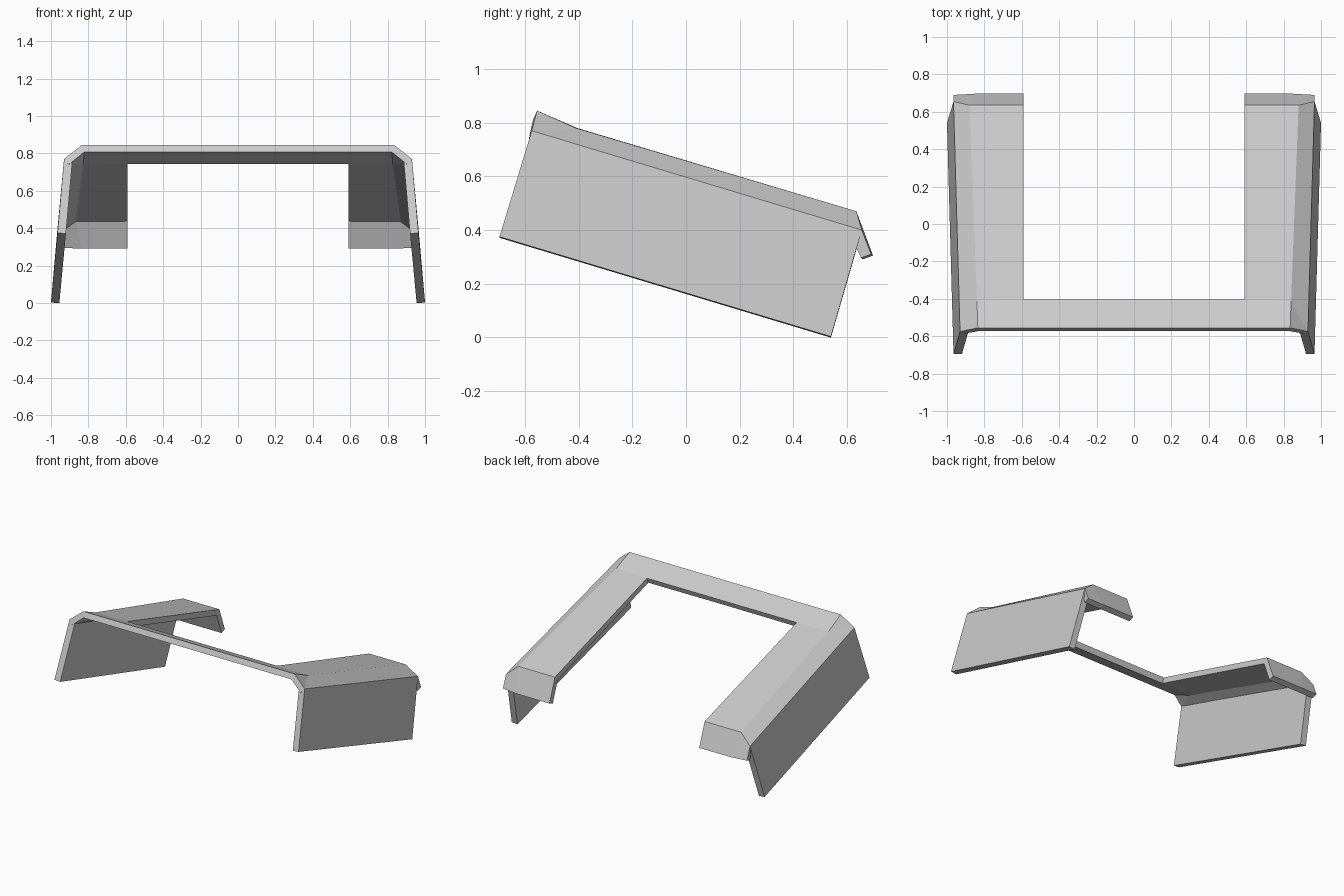
import bpy

if "Cube" in bpy.data.objects:
    bpy.data.objects.remove(bpy.data.objects["Cube"])

# Outer-surface corners of the right half; the left is mirrored
P = {
    "A": (0.965, -0.695, 0.375), "B": (1.0, 0.54, 0.003),      # panel bottom
    "C": (0.93, -0.575, 0.77),   "D": (0.965, 0.655, 0.40),    # panel top
    "E": (0.835, -0.555, 0.845), "F": (0.84, -0.41, 0.78),     # chamfer top
    "G": (0.88, 0.635, 0.47),
    "H": (0.592, -0.405, 0.78),  "I": (0.592, 0.635, 0.47),    # arm inner edge
    "J": (0.592, 0.697, 0.305),  "K": (0.84, 0.697, 0.305),    # rear lip bottom
    "L": (0.965, 0.69, 0.31),
    "M": (0, -0.555, 0.845),     "N": (0, -0.405, 0.78),       # bar centre
}


def sheet(name, faces, thickness):
    """Thin sheet with the given faces, mirrored and thickened inward."""
    keys = sorted(set("".join(faces)))
    me = bpy.data.meshes.new(name)
    me.from_pydata([P[k] for k in keys], [],
                   [[keys.index(k) for k in f] for f in faces])
    ob = bpy.data.objects.new(name, me)
    bpy.context.collection.objects.link(ob)
    mirror = ob.modifiers.new("Mirror", "MIRROR")
    mirror.use_clip = True
    solid = ob.modifiers.new("Solidify", "SOLIDIFY")
    solid.thickness = thickness
    solid.offset = -1
    solid.use_even_offset = True
    return ob


# Upright side panels
sheet("side_panels", ["ABDC"], 0.045)

# U-shaped top: chamfers, front bar, arms and rear lips
sheet("top_frame", ["CDGF", "CFE", "EFHNM", "FGIH", "GKJI", "DLKG"], 0.04)
